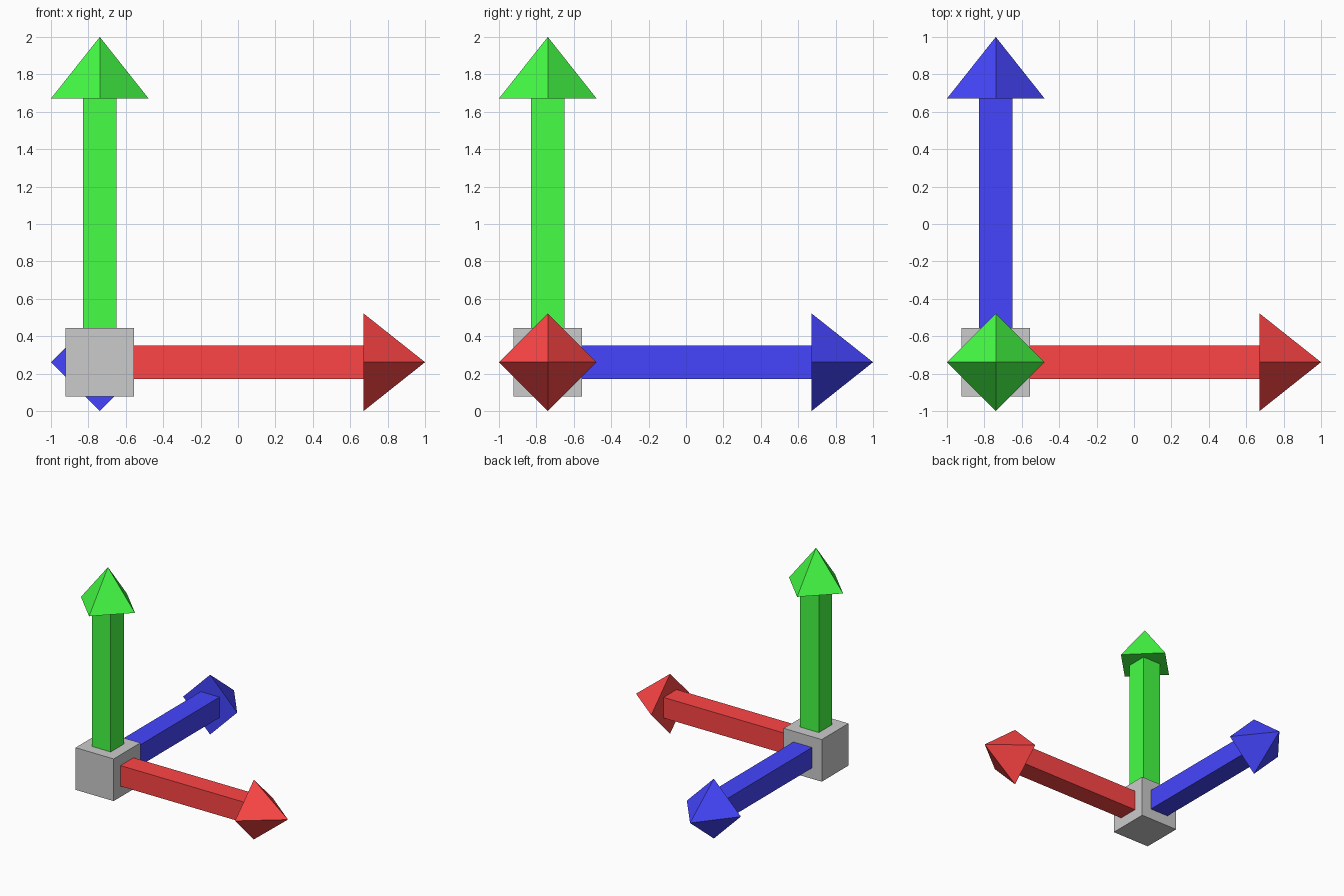
import bpy, math
from mathutils import Vector, Matrix

if "Cube" in bpy.data.objects:
    bpy.data.objects.remove(bpy.data.objects["Cube"])

C = 0.261                              # head radius, also offset of the origin cube
ORIGIN = Vector((C - 1, C - 1, C))
CUBE, SHAFT = 0.184, 0.09              # half widths
HEAD_BASE, TIP = 1.41, 2 - C           # distances from the origin along each axis


def box(name, size, matrix):
    bpy.ops.mesh.primitive_cube_add(size=1)
    ob = bpy.context.object
    ob.name = name
    ob.data.transform(matrix @ Matrix.Diagonal((*size, 1)))
    ob.location = ORIGIN
    return ob


def arrow(name, rotation, color):
    mat = bpy.data.materials.new(name)
    mat.diffuse_color = (*color, 1)
    mat.use_nodes = True
    mat.node_tree.nodes["Principled BSDF"].inputs["Base Color"].default_value = mat.diffuse_color
    # Square shaft from the cube's face to the head
    shaft = box(name + "_shaft", (2 * SHAFT, 2 * SHAFT, HEAD_BASE - CUBE),
                rotation @ Matrix.Translation((0, 0, (HEAD_BASE + CUBE) / 2)))
    # Four-sided pyramid head, corners on the axes
    bpy.ops.mesh.primitive_cone_add(vertices=4, radius1=C, radius2=0, depth=TIP - HEAD_BASE)
    head = bpy.context.object
    head.name = name + "_head"
    head.data.transform(rotation @ Matrix.Translation((0, 0, (HEAD_BASE + TIP) / 2)))
    head.location = ORIGIN
    for ob in (shaft, head):
        ob.data.materials.append(mat)


# Grey cube at the origin of the axes
box("origin_cube", (2 * CUBE,) * 3, Matrix.Identity(4))

# Three coloured arrows
arrow("right_arrow", Matrix.Rotation(math.pi / 2, 4, 'Y'), (1, 0.06, 0.06))
arrow("back_arrow", Matrix.Rotation(-math.pi / 2, 4, 'X'), (0.06, 0.06, 1))
arrow("up_arrow", Matrix.Identity(4), (0.06, 1, 0.06))
